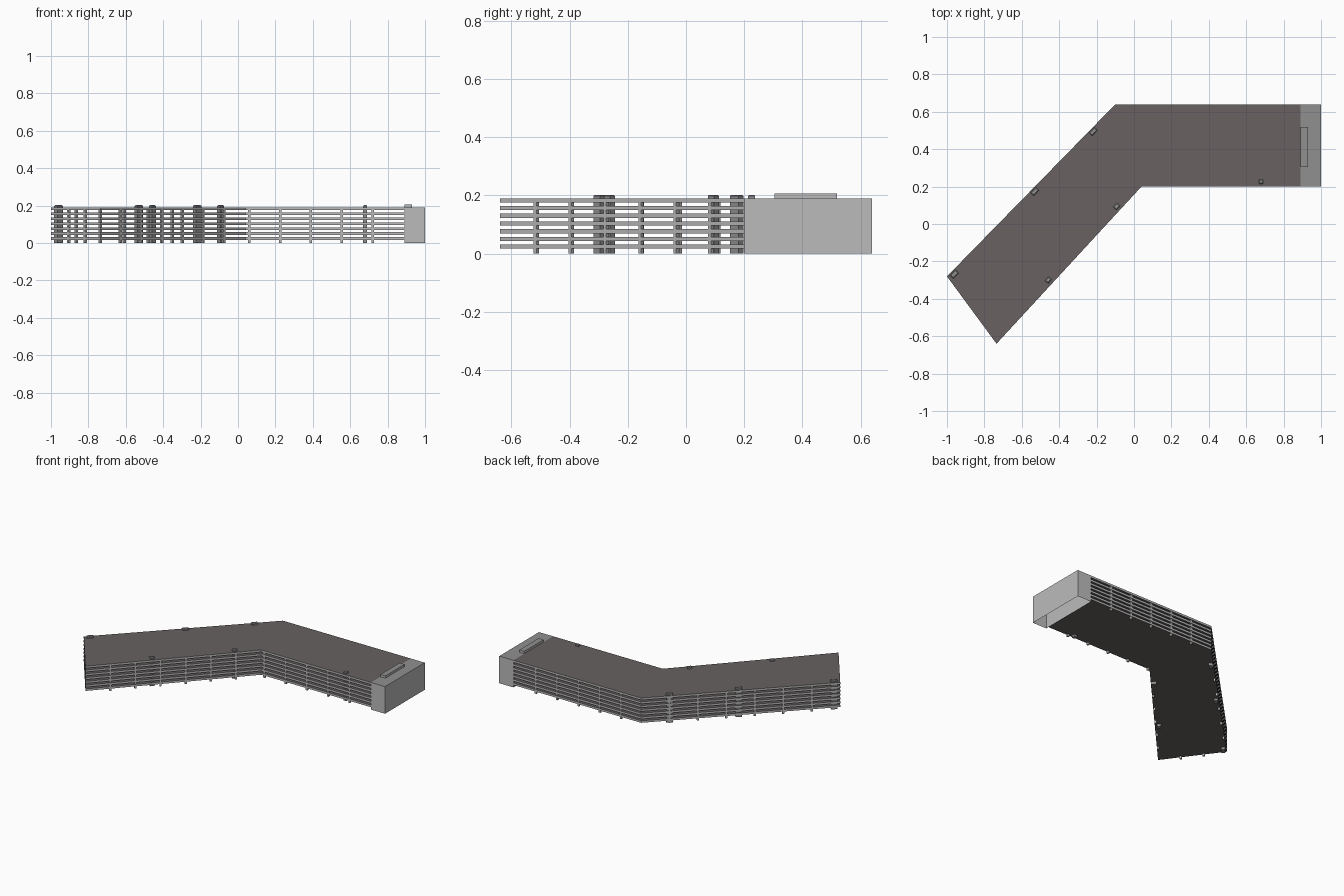
import bpy, bmesh, math
from mathutils import Vector, Matrix

if "Cube" in bpy.data.objects:
    bpy.data.objects.remove(bpy.data.objects["Cube"])


def material(name, rgb):
    m = bpy.data.materials.new(name)
    m.diffuse_color = (*rgb, 1)
    m.use_nodes = True
    m.node_tree.nodes["Principled BSDF"].inputs["Base Color"].default_value = m.diffuse_color
    return m


LIGHT = material("light concrete", (0.50, 0.50, 0.50))
MID = material("mid grey", (0.28, 0.28, 0.28))
DECK = material("brown grey deck", (0.14, 0.12, 0.12))


def finish(name, bm, mats, rule=None):
    bmesh.ops.recalc_face_normals(bm, faces=bm.faces)
    if rule:
        for f in bm.faces:
            f.material_index = rule(f)
    me = bpy.data.meshes.new(name)
    bm.to_mesh(me)
    bm.free()
    for m in mats:
        me.materials.append(m)
    ob = bpy.data.objects.new(name, me)
    bpy.context.collection.objects.link(ob)
    return ob


def add_box(bm, x, y, z0, z1, sx, sy, angle=0):
    mat = (Matrix.Translation((x, y, (z0 + z1) / 2)) @ Matrix.Rotation(angle, 4, 'Z')
           @ Matrix.Diagonal((sx, sy, z1 - z0, 1)))
    return bmesh.ops.create_cube(bm, size=1, matrix=mat)["verts"]


# Bent footprint of the floors
A, B, C = Vector((-1, -0.28)), Vector((-0.735, -0.64)), Vector((0.04, 0.2))
D, E, F = Vector((0.89, 0.2)), Vector((0.89, 0.64)), Vector((-0.1, 0.64))
OUTLINE = [A, B, C, D, E, F]
TOP, PITCH, THICK = 0.19, 0.0265, 0.0145

# Stacked floor slabs: brown decks with light edges
for i in range(7):
    z1 = TOP - i * PITCH
    bm = bmesh.new()
    face = bm.faces.new([bm.verts.new((p.x, p.y, z1 - THICK)) for p in OUTLINE])
    ext = bmesh.ops.extrude_face_region(bm, geom=[face])
    top = [g for g in ext["geom"] if isinstance(g, bmesh.types.BMVert)]
    bmesh.ops.translate(bm, verts=top, vec=(0, 0, THICK))
    if not any(f.normal.z < -0.5 and f.calc_center_median().z < z1 - 0.01 for f in bm.faces) \
            and face.is_valid is False:
        bm.faces.new([v for v in bm.verts if v not in top])
    finish("roof_deck" if i == 0 else f"floor_slab_{7 - i}", bm, [LIGHT, DECK],
           lambda f: int(abs(f.normal.z) > 0.5))

# Thin pillars spaced along every open edge
bm = bmesh.new()


def pillar_row(p, q, n, first=0):
    d = q - p
    a = math.atan2(d.y, d.x)
    inward = Vector((-d.y, d.x)).normalized() * 0.008
    for k in range(first, n):
        c = p + d * k / n + inward
        add_box(bm, c.x, c.y, 0, TOP - 0.003, 0.013, 0.013, a)


pillar_row(A, B, 3, 1)
pillar_row(B, C, 7, 1)
pillar_row(F, A, 7, 1)
for x in (0.06, 0.225, 0.39, 0.555, 0.72):
    for y in (0.209, 0.631):
        add_box(bm, x, y, 0, TOP - 0.003, 0.013, 0.013)
finish("pillars", bm, [LIGHT])

# Shafts rising just above the roof, with chamfered tops
left, right = math.atan2(0.92, 0.9), math.atan2(0.84, 0.775)
SHAFTS = [(-0.218, 0.494, 0.042, 0.024, left), (-0.53, 0.174, 0.042, 0.024, left),
          (-0.96, -0.268, 0.042, 0.024, left), (-0.093, 0.094, 0.03, 0.024, right),
          (-0.458, -0.299, 0.03, 0.024, right), (0.68, 0.226, 0.022, 0.024, 0)]
for i, (x, y, sx, sy, a) in enumerate(SHAFTS):
    bm = bmesh.new()
    add_box(bm, x, y, 0, 0.202, sx, sy, a)
    edges = [e for e in bm.edges if all(v.co.z > 0.2 for v in e.verts)]
    bmesh.ops.bevel(bm, geom=edges, offset=0.004, segments=1, affect='EDGES')
    finish(f"shaft_{i + 1}", bm, [MID])

# Solid end block, open underneath, with a darker roof
bm = bmesh.new()
add_box(bm, 0.945, 0.42, 0, TOP, 0.11, 0.44)
finish_rule = lambda f: int(f.normal.z > 0.5)
block = finish("end_block", bm, [LIGHT, MID], finish_rule)
bm = bmesh.new()
bm.from_mesh(block.data)
bmesh.ops.delete(bm, geom=[f for f in bm.faces if f.normal.z < -0.5], context='FACES')
bm.to_mesh(block.data)
bm.free()

# Low plant box on the end block
bm = bmesh.new()
add_box(bm, 0.91, 0.412, TOP - 0.005, 0.206, 0.038, 0.214)
finish("roof_plant_box", bm, [LIGHT, MID], finish_rule)
